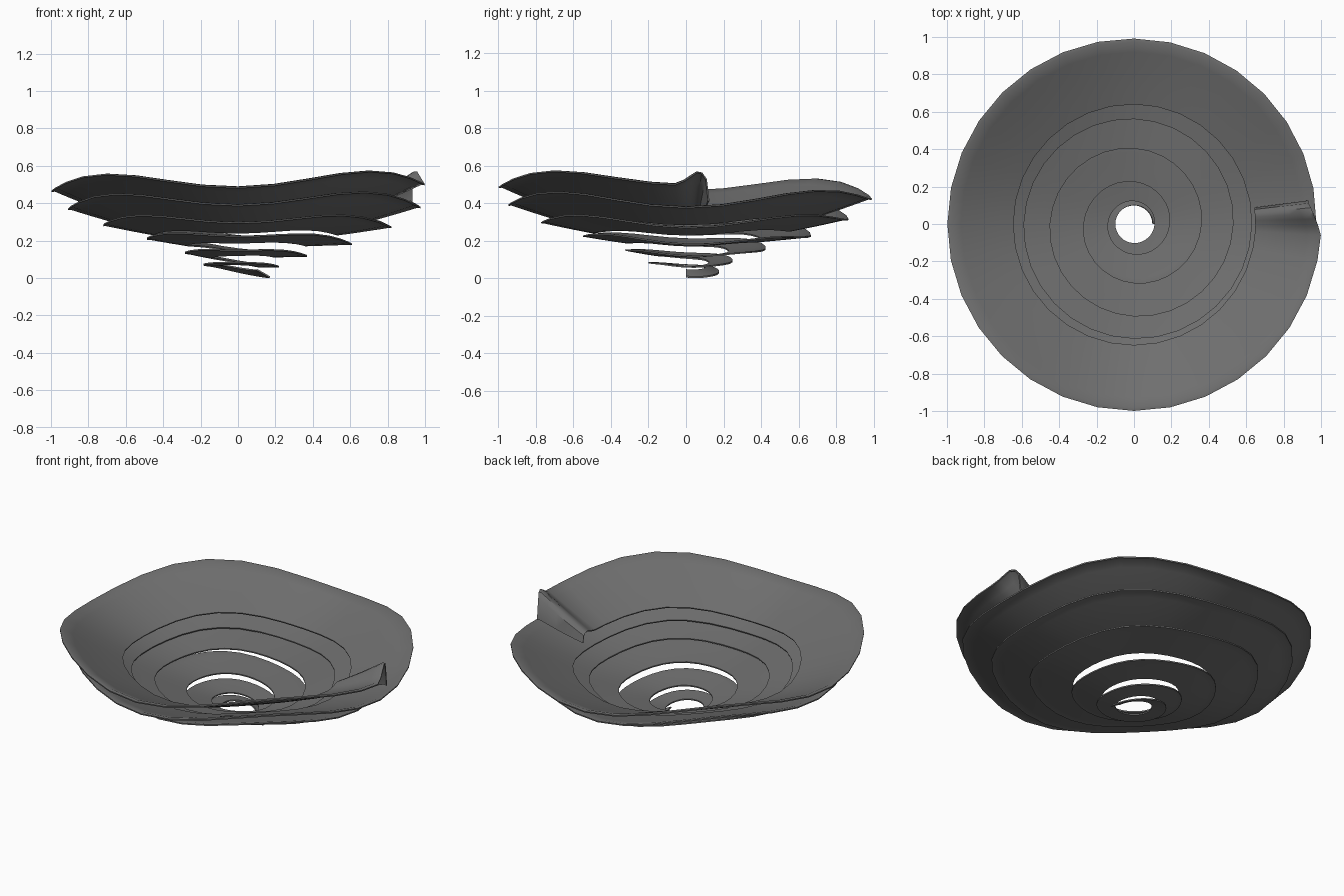
import bpy, bmesh, math

cube = bpy.data.objects.get("Cube")
if cube:
    bpy.data.objects.remove(cube, do_unlink=True)

# One value per whole turn of the spiral
OUTER_R = [.17, .22, .37, .61, .82, .975, 1.0]
INNER_R = [.10, .11, .19, .36, .53, .63, .65]
OUTER_Z = [.06, .11, .185, .27, .355, .465, .55]
INNER_Z = [.075, .09, .15, .22, .275, .33, .385]
DROOP = [.05, .045, .06, .075, .055, .045, 0]
TURNS, STEPS = 6, 32

# Cross-section from inner to outer edge, with a soft rolled rim
SECTION = [(0, 0), (.2, .19), (.4, .39), (.6, .6), (.8, .82), (.95, .99), (1, .98)]


def sample(table, n):
    """Smooth interpolation through the values of a table."""
    last = len(table) - 1
    i = min(int(n), last - 1)
    f = n - i
    b, c = table[i], table[i + 1]
    a = table[i - 1] if i else b
    d = table[i + 2] if i + 2 <= last else c
    return b + .5 * f * (c - a + f * (2*a - 5*b + 4*c - d + f * (3*(b - c) + d - a)))


def column(bm, n, angle, lift=0, shrink=0):
    """One radial row of vertices across the ribbon."""
    ro, ri = sample(OUTER_R, n) - shrink, sample(INNER_R, n)
    droop = sample(DROOP, n) * math.cos((angle - .5) / 2) ** 4
    zo, zi = sample(OUTER_Z, n) - droop, sample(INNER_Z, n) - droop / 2
    row = []
    for t, h in SECTION:
        r = ri + (ro - ri) * t
        wave = -.04 * r * r * math.cos(4 * angle)
        z = zi + (zo - zi) * h + wave + lift * (.35 + .65 * t)
        row.append(bm.verts.new((r * math.cos(angle), r * math.sin(angle), z)))
    return row


# Spiral ribbon
bm = bmesh.new()
rows = []
for k in range(TURNS * STEPS):
    n = k / STEPS
    rows.append(column(bm, n, n * math.tau))

# Folded ridge at the outer end
for angle, lift, shrink in [(-.06, 0, 0), (-.01, .02, .015), (.03, .045, .03), (.06, .062, .04),
                            (.09, .055, .05), (.115, .02, .06), (.13, -.1, .06)]:
    rows.append(column(bm, TURNS, angle, lift, shrink))

for a, b in zip(rows, rows[1:]):
    for j in range(len(SECTION) - 1):
        bm.faces.new((a[j], a[j + 1], b[j + 1], b[j]))
bmesh.ops.recalc_face_normals(bm, faces=bm.faces)
low = min(v.co.z for v in bm.verts)
for v in bm.verts:
    v.co.z -= low - .004

mesh = bpy.data.meshes.new("spiral_ribbon")
bm.to_mesh(mesh)
bm.free()
ribbon = bpy.data.objects.new("spiral_ribbon", mesh)
bpy.context.collection.objects.link(ribbon)

# Dark grey finish
grey = bpy.data.materials.new("dark_grey")
grey.use_nodes = True
colour = (.16, .16, .16, 1)
grey.diffuse_color = colour
grey.node_tree.nodes["Principled BSDF"].inputs["Base Color"].default_value = colour
mesh.materials.append(grey)

# Thin sheet with smooth shading
bpy.ops.object.select_all(action='DESELECT')
ribbon.select_set(True)
bpy.context.view_layer.objects.active = ribbon
shell = ribbon.modifiers.new("thickness", 'SOLIDIFY')
shell.thickness = .008
shell.offset = 0
bpy.ops.object.modifier_apply(modifier=shell.name)
bpy.ops.object.shade_smooth_by_angle(angle=math.radians(40))
